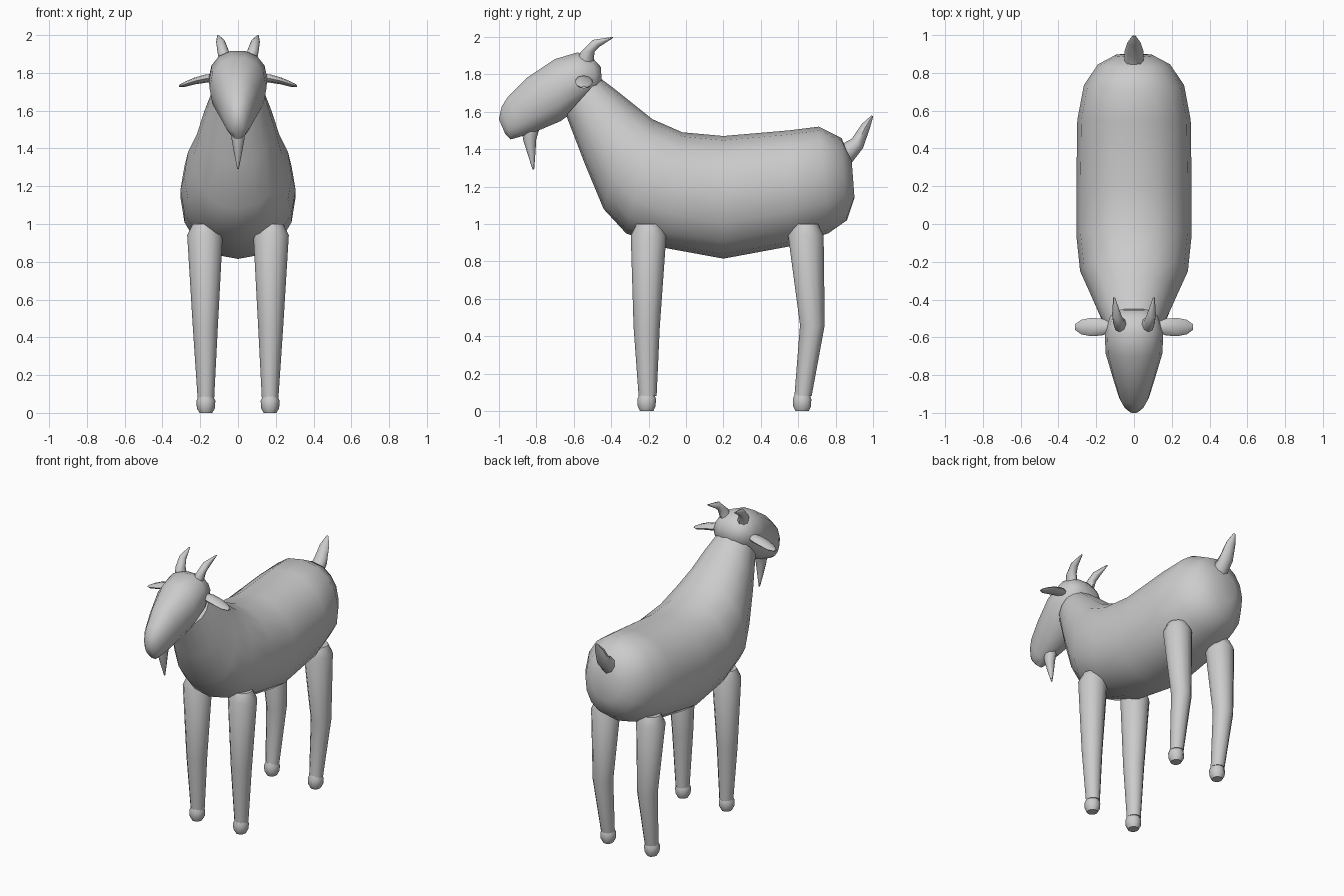
import bpy, bmesh, math
from mathutils import Vector


def loft(name, rings, n=12, mirror=False, power=1.0):
    """Skin a row of elliptical rings given as (centre, half axis u, half axis v)."""
    def bend(t):
        return math.copysign(abs(t) ** power, t)
    bm = bmesh.new()
    loops = []
    for c, u, v in rings:
        loops.append([bm.verts.new(c + u * bend(math.cos(2 * math.pi * i / n))
                                   + v * bend(math.sin(2 * math.pi * i / n)))
                      for i in range(n)])
    for a, b in zip(loops, loops[1:]):
        for i in range(n):
            j = (i + 1) % n
            bm.faces.new((a[i], a[j], b[j], b[i]))
    bm.faces.new(loops[0][::-1])
    bm.faces.new(loops[-1])
    bmesh.ops.recalc_face_normals(bm, faces=bm.faces[:])
    mesh = bpy.data.meshes.new(name)
    bm.to_mesh(mesh)
    bm.free()
    ob = bpy.data.objects.new(name, mesh)
    bpy.context.collection.objects.link(ob)
    if mirror:
        ob.modifiers.new("Mirror", 'MIRROR')
    bpy.ops.object.select_all(action='DESELECT')
    ob.select_set(True)
    bpy.context.view_layer.objects.active = ob
    bpy.ops.object.shade_smooth_by_angle(angle=math.radians(50))
    return ob


def section(ty, tz, by, bz, w):
    """Ring through a top and a bottom point of the side outline, half width w."""
    t, b = Vector((0, ty, tz)), Vector((0, by, bz))
    return (t + b) / 2, Vector((w, 0, 0)), (t - b) / 2


def flat(x, y, z, rx, ry):
    """Horizontal ring."""
    return Vector((x, y, z)), Vector((rx, 0, 0)), Vector((0, ry, 0))


# Body and neck, from rump to throat
loft("body", [section(*s) for s in [
    (0.885, 1.34, 0.90, 1.14, 0.10),
    (0.83, 1.46, 0.86, 1.02, 0.19),
    (0.71, 1.52, 0.76, 0.95, 0.265),
    (0.55, 1.50, 0.55, 0.88, 0.30),
    (0.20, 1.47, 0.20, 0.815, 0.305),
    (-0.02, 1.49, -0.10, 0.87, 0.305),
    (-0.18, 1.56, -0.32, 0.95, 0.285),
    (-0.28, 1.64, -0.44, 1.08, 0.235),
    (-0.38, 1.72, -0.54, 1.32, 0.19),
    (-0.46, 1.78, -0.64, 1.58, 0.14)]], 16, power=0.93)

# Head, from nape to nose
loft("head", [section(*s) for s in [
    (-0.455, 1.84, -0.45, 1.76, 0.07),
    (-0.50, 1.89, -0.47, 1.70, 0.125),
    (-0.58, 1.92, -0.57, 1.62, 0.155),
    (-0.70, 1.885, -0.67, 1.545, 0.15),
    (-0.85, 1.785, -0.79, 1.495, 0.11),
    (-0.95, 1.685, -0.88, 1.465, 0.08),
    (-0.985, 1.63, -0.935, 1.45, 0.055),
    (-1.0, 1.56, -0.965, 1.48, 0.03)]], 14, power=0.93)

# Beard
loft("beard", [flat(0, -0.83, 1.52, 0.04, 0.05),
               flat(0, -0.835, 1.45, 0.034, 0.035),
               flat(0, -0.825, 1.37, 0.02, 0.02),
               flat(0, -0.815, 1.29, 0.004, 0.004)], 8)

# Tail
loft("tail", [section(*s) for s in [
    (0.82, 1.42, 0.88, 1.32, 0.05),
    (0.885, 1.455, 0.945, 1.405, 0.05),
    (0.94, 1.535, 0.98, 1.505, 0.035),
    (0.99, 1.58, 1.0, 1.575, 0.008)]], 8)

# Horns sweeping back
loft("horns", [flat(0.065, -0.54, 1.86, 0.035, 0.045),
               flat(0.08, -0.525, 1.92, 0.03, 0.037),
               (Vector((0.092, -0.48, 1.965)), Vector((0.024, 0, 0)), Vector((0, 0.018, -0.018))),
               (Vector((0.105, -0.39, 1.997)), Vector((0.005, 0, 0)), Vector((0, 0.001, -0.003)))],
     8, mirror=True)

# Ears, flat and held out sideways
loft("ears", [(Vector((x, -0.545, z)), Vector((0, w, 0)), Vector((0, 0, h)))
              for x, z, w, h in [(0.12, 1.775, 0.025, 0.02), (0.17, 1.77, 0.045, 0.022),
                                 (0.23, 1.757, 0.048, 0.018), (0.28, 1.74, 0.038, 0.014),
                                 (0.313, 1.73, 0.014, 0.006)]], 8, mirror=True)

# Legs, mirrored left to right
loft("front_legs", [flat(*s) for s in [
    (0.175, -0.20, 1.0, 0.065, 0.065), (0.175, -0.20, 0.94, 0.094, 0.095),
    (0.173, -0.21, 0.45, 0.066, 0.07), (0.17, -0.205, 0.08, 0.044, 0.048)]],
     12, mirror=True)
loft("back_legs", [flat(*s) for s in [
    (0.175, 0.64, 1.0, 0.065, 0.065), (0.175, 0.64, 0.94, 0.094, 0.095),
    (0.173, 0.675, 0.46, 0.066, 0.066), (0.17, 0.625, 0.08, 0.044, 0.046)]],
     12, mirror=True)

# Hooves
for name, y in (("front_hooves", -0.21), ("back_hooves", 0.62)):
    loft(name, [flat(0.17, y, 0.095, 0.036, 0.04), flat(0.17, y, 0.065, 0.05, 0.052),
                flat(0.17, y, 0.025, 0.048, 0.05), flat(0.17, y, 0.0, 0.034, 0.037)],
         10, mirror=True)
